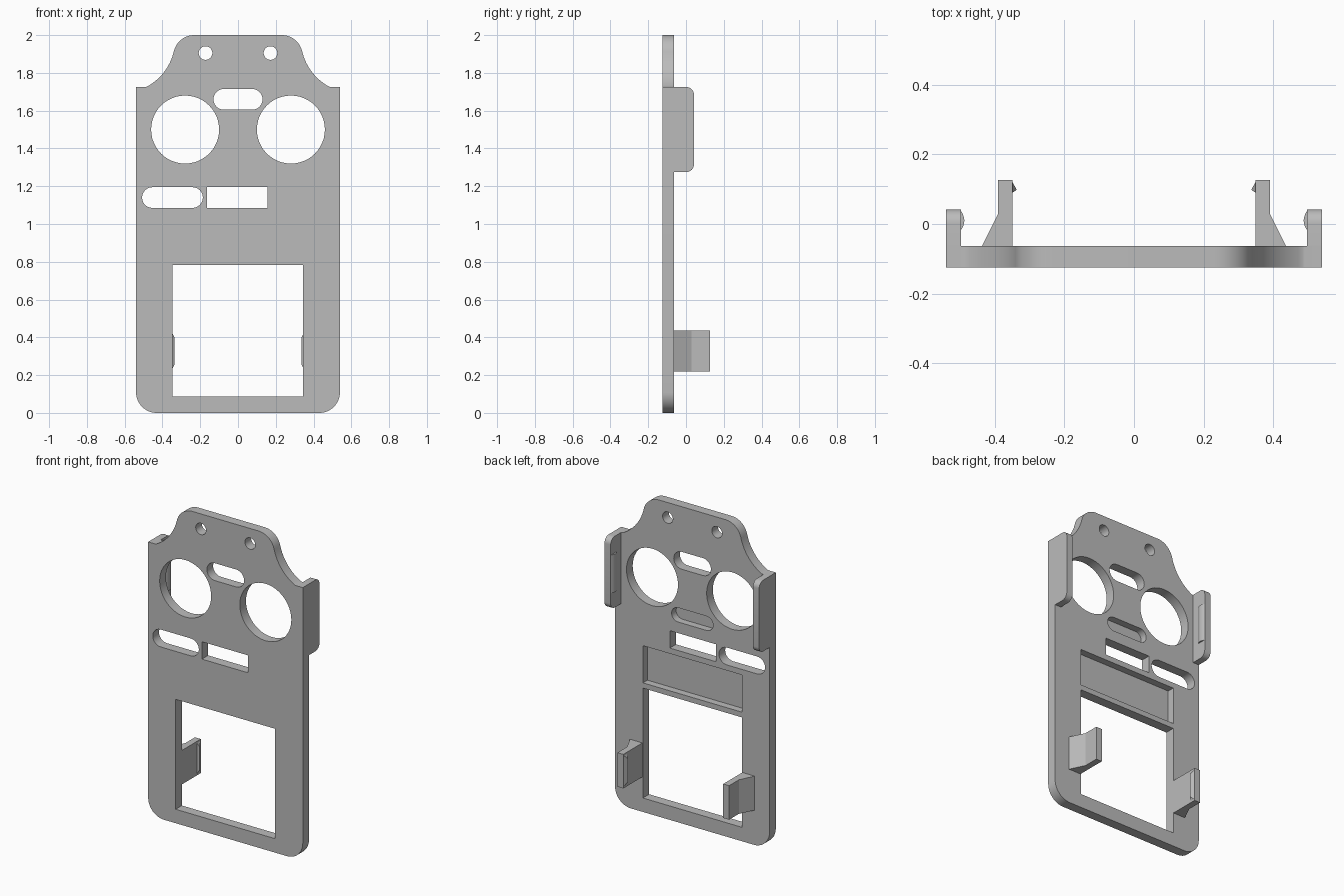
import bpy, bmesh
from math import sin, cos, pi, radians
from mathutils import Vector

cube = bpy.data.objects.get("Cube")
if cube:
    bpy.data.objects.remove(cube, do_unlink=True)

grey = bpy.data.materials.new("plain grey")
grey.use_nodes = True
GREY = (0.5, 0.5, 0.5, 1)
grey.diffuse_color = GREY
grey.node_tree.nodes["Principled BSDF"].inputs["Base Color"].default_value = GREY

FRONT, BACK = -0.125, -0.063
RECESS = -0.108


def arc(cx, cy, r, a0, a1, n=12):
    """Points on an arc, angles in degrees."""
    angles = [radians(a0 + (a1 - a0) * i / n) for i in range(n + 1)]
    return [(cx + r * cos(a), cy + r * sin(a)) for a in angles]


def rect(x0, x1, z0, z1):
    return [(x0, z0), (x1, z0), (x1, z1), (x0, z1)]


def pill(x0, x1, z0, z1):
    r, z = (z1 - z0) / 2, (z0 + z1) / 2
    return arc(x1 - r, z, r, -90, 90) + arc(x0 + r, z, r, 90, 270)


def circle(x, z, r):
    return arc(x, z, r, 0, 360, 48)[:-1]


def prism(name, profile, place, sweep):
    """Extrude a 2D profile; place maps its points into space."""
    bm = bmesh.new()
    face = bm.faces.new([bm.verts.new(place(a, b)) for a, b in profile])
    out = bmesh.ops.extrude_face_region(bm, geom=[face])
    verts = [v for v in out["geom"] if isinstance(v, bmesh.types.BMVert)]
    bmesh.ops.translate(bm, verts=verts, vec=Vector(sweep))
    bmesh.ops.recalc_face_normals(bm, faces=bm.faces)
    mesh = bpy.data.meshes.new(name)
    bm.to_mesh(mesh)
    bm.free()
    mesh.materials.append(grey)
    obj = bpy.data.objects.new(name, mesh)
    bpy.context.collection.objects.link(obj)
    return obj


def smooth(obj):
    bpy.ops.object.select_all(action="DESELECT")
    obj.select_set(True)
    bpy.context.view_layer.objects.active = obj
    bpy.ops.object.shade_smooth_by_angle(angle=radians(30))


def upright(name, profile, y0, y1):
    return prism(name, profile, lambda x, z: (x, y0, z), (0, y1 - y0, 0))


# Plate outline: rounded foot, stepped shoulders, curved neck
half = arc(0.43, 0.11, 0.11, -90, 0)
half += [(0.54, 1.725), (0.49, 1.725)]
half += arc(0.62, 1.98, 0.288, 242, 193, 16)
half += arc(0.232, 1.89, 0.11, 13, 90)
outline = half + [(-x, z) for x, z in reversed(half)]
plate = upright("face_plate", outline, FRONT, BACK)

# Through openings, then blind pockets in the back
openings = [
    rect(-0.348, 0.345, 0.088, 0.782),
    rect(-0.165, 0.157, 1.085, 1.195),
    pill(-0.508, -0.186, 1.085, 1.195),
    pill(-0.13, 0.13, 1.605, 1.715),
]
for s in (-1, 1):
    openings += [circle(s * 0.28, 1.5, 0.18), circle(s * 0.172, 1.905, 0.036)]
pockets = [rect(-0.348, 0.345, 0.815, 1.05), pill(-0.145, 0.145, 1.265, 1.355)]

cuts = [(p, FRONT - 0.05) for p in openings] + [(p, RECESS) for p in pockets]
bpy.context.view_layer.objects.active = plate
for profile, start in cuts:
    cutter = upright("cutter", profile, start, BACK + 0.05)
    cutter.hide_render = True
    mod = plate.modifiers.new("cut", "BOOLEAN")
    mod.operation, mod.solver, mod.object = "DIFFERENCE", "EXACT", cutter
    bpy.ops.object.modifier_apply(modifier=mod.name)
    bpy.data.objects.remove(cutter, do_unlink=True)
smooth(plate)

for s, side in ((1, "left"), (-1, "right")):
    # Side wing with rounded back corners
    wing = [(BACK - 0.03, 1.275)]
    wing += arc(0.002, 1.315, 0.04, -90, 0, 8)
    wing += arc(0.002, 1.685, 0.04, 0, 90, 8)
    wing += [(BACK - 0.03, 1.725)]
    smooth(prism(side + "_wing", wing, lambda y, z: (s * 0.54, y, z), (-s * 0.043, 0, 0)))

    # Shallow rounded grip ridge inside the wing
    ridge = [(0.498 - 0.011 * sin(pi * i / 8), -0.02 + 0.06 * i / 8) for i in range(9)]
    smooth(prism(side + "_grip_ridge", ridge, lambda x, y: (s * x, y, 1.38), (0, 0, 0.24)))

    # Spring clip with a flared root
    clip = [(0.349, BACK - 0.004), (0.436, BACK - 0.004), (0.436, BACK),
            (0.39, 0.03), (0.39, 0.127), (0.349, 0.127)]
    prism(side + "_clip", clip, lambda x, y: (s * x, y, 0.22), (0, 0, 0.215))

    # Hook on the clip, tapered at both ends
    hook = prism(side + "_clip_hook", [(0.352, 0.127), (0.337, 0.098), (0.352, 0.088)],
                 lambda x, y: (s * x, y, 0.225), (0, 0, 0.205))
    for v in hook.data.vertices:
        if abs(v.co.x) < 0.34:
            v.co.z += 0.03 if v.co.z < 0.3 else -0.03
